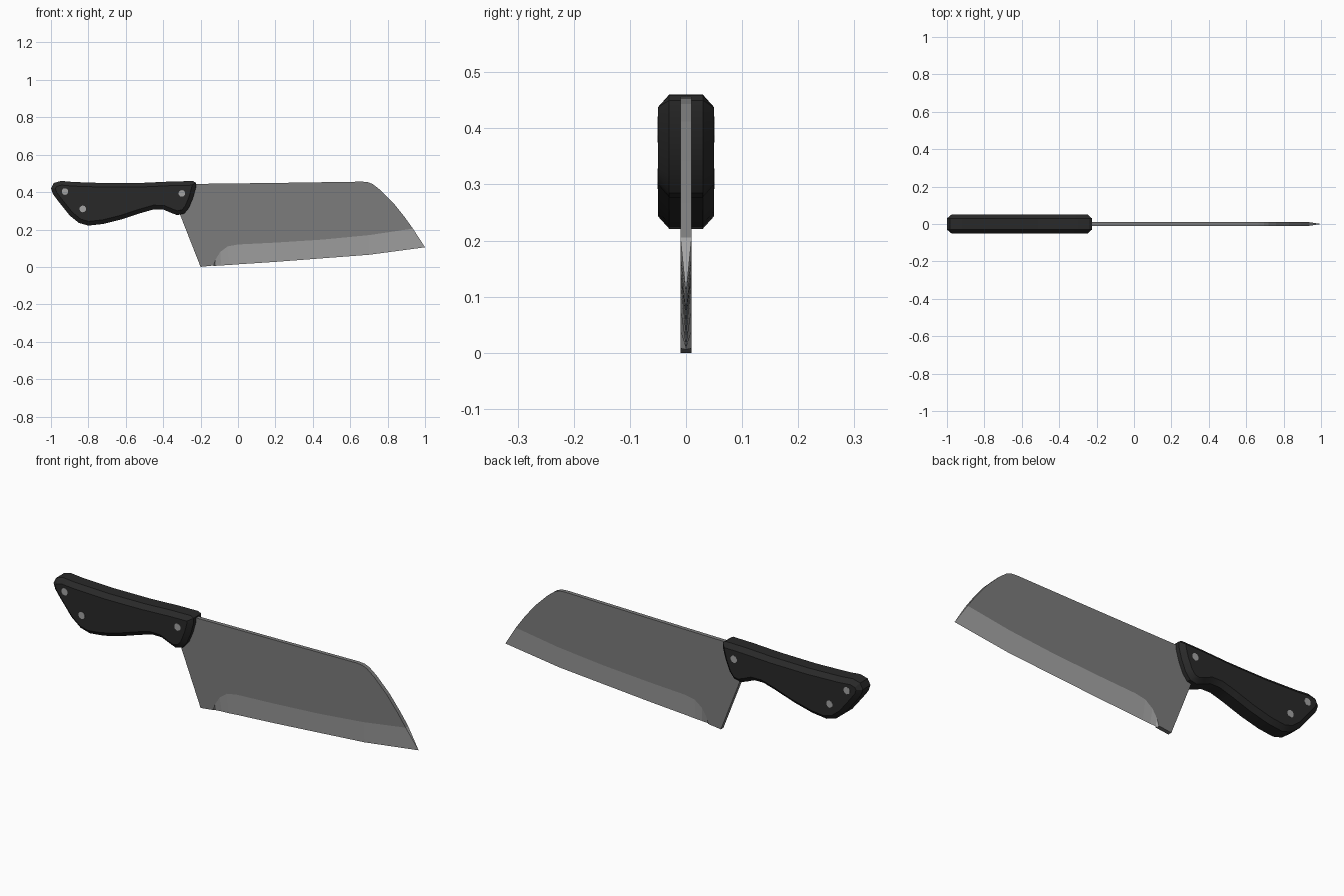
import bpy, bmesh, math

cube = bpy.data.objects.get("Cube")
if cube:
    bpy.data.objects.remove(cube, do_unlink=True)


def material(name, value):
    mat = bpy.data.materials.new(name)
    mat.use_nodes = True
    colour = (value, value, value, 1)
    mat.diffuse_color = colour
    mat.node_tree.nodes["Principled BSDF"].inputs["Base Color"].default_value = colour
    return mat


def finish(bm, name, mats, smooth=False):
    bmesh.ops.recalc_face_normals(bm, faces=bm.faces[:])
    mesh = bpy.data.meshes.new(name)
    bm.to_mesh(mesh)
    bm.free()
    for mat in mats:
        mesh.materials.append(mat)
    obj = bpy.data.objects.new(name, mesh)
    bpy.context.collection.objects.link(obj)
    if smooth:
        bpy.ops.object.select_all(action='DESELECT')
        obj.select_set(True)
        bpy.context.view_layer.objects.active = obj
        bpy.ops.object.shade_smooth_by_angle(angle=math.radians(30))
    return obj


steel = material("dark_steel", 0.20)
edge_steel = material("polished_steel", 0.37)
black = material("black_handle", 0.022)

# Blade: flat cheeks, with a ground bevel meeting in a thin cutting edge
HALF = 0.01
heel = [(-0.31, 0.28), (-0.2, 0.0)]
grind = [(-0.13, 0.008), (-0.12, 0.04), (-0.095, 0.08), (-0.055, 0.11), (0, 0.12),
         (0.2, 0.13), (0.45, 0.146), (0.7, 0.17), (0.935, 0.205)]
cutting = [(-0.13, 0.005), (-0.12, 0.006), (-0.09, 0.008), (-0.05, 0.01), (0, 0.014),
           (0.2, 0.027), (0.45, 0.046), (0.7, 0.065), (1.0, 0.105)]
spine = [(0.89, 0.268), (0.83, 0.343), (0.76, 0.412), (0.72, 0.443), (0.695, 0.453),
         (0.665, 0.456), (0.2, 0.449), (-0.3, 0.443)]

bm = bmesh.new()
edge = [bm.verts.new((x, 0, z)) for x, z in cutting]
sides = []
for y in (-HALF, HALF):
    ring = [bm.verts.new((x, y, z)) for x, z in heel + grind + spine]
    bm.faces.new(ring)
    ground = ring[len(heel):len(heel) + len(grind)]
    for i in range(len(edge) - 1):
        bm.faces.new((ground[i], ground[i + 1], edge[i + 1], edge[i])).material_index = 1
    sides.append(ring)
first, last = len(heel), len(heel) + len(grind) - 1
front, back = sides
for i in range(len(front)):
    if not first <= i < last:
        j = (i + 1) % len(front)
        bm.faces.new((front[i], front[j], back[j], back[i]))
bm.faces.new((front[first], back[first], edge[0]))
bm.faces.new((front[last], back[last], edge[-1])).material_index = 1
finish(bm, "blade", [steel, edge_steel])

# Handle: extruded grip outline with chamfered cheeks
grip = [(-0.225, 0.45), (-0.225, 0.425), (-0.24, 0.37), (-0.263, 0.315), (-0.288, 0.285),
        (-0.325, 0.277), (-0.36, 0.29), (-0.4, 0.307), (-0.45, 0.308), (-0.52, 0.288),
        (-0.62, 0.255), (-0.72, 0.23), (-0.8, 0.221), (-0.85, 0.235), (-0.9, 0.275),
        (-0.96, 0.35), (-0.99, 0.39), (-1.0, 0.42), (-0.985, 0.449), (-0.945, 0.46),
        (-0.88, 0.454), (-0.7, 0.448), (-0.5, 0.45), (-0.35, 0.457), (-0.24, 0.459)]
bm = bmesh.new()
cheeks, rings = [], []
for y in (-0.03, 0.03):
    ring = [bm.verts.new((x, y, z)) for x, z in grip]
    cheeks.append(bm.faces.new(ring if y < 0 else ring[::-1]))
    rings.append(ring)
for i in range(len(grip)):
    j = (i + 1) % len(grip)
    bm.faces.new((rings[0][j], rings[0][i], rings[1][i], rings[1][j]))
bmesh.ops.recalc_face_normals(bm, faces=bm.faces[:])
bmesh.ops.inset_region(bm, faces=cheeks, thickness=0.022, depth=0.02, use_even_offset=True)
finish(bm, "handle", [black], smooth=True)

# Rivets running through the handle
for n, (x, z) in enumerate([(-0.925, 0.403), (-0.83, 0.31), (-0.3, 0.393)], 1):
    bm = bmesh.new()
    bmesh.ops.create_cone(bm, cap_ends=True, segments=10, radius1=0.018, radius2=0.018, depth=0.102)
    rivet = finish(bm, f"rivet_{n}", [edge_steel])
    rivet.rotation_euler.x = math.pi / 2
    rivet.location = (x, 0, z)
